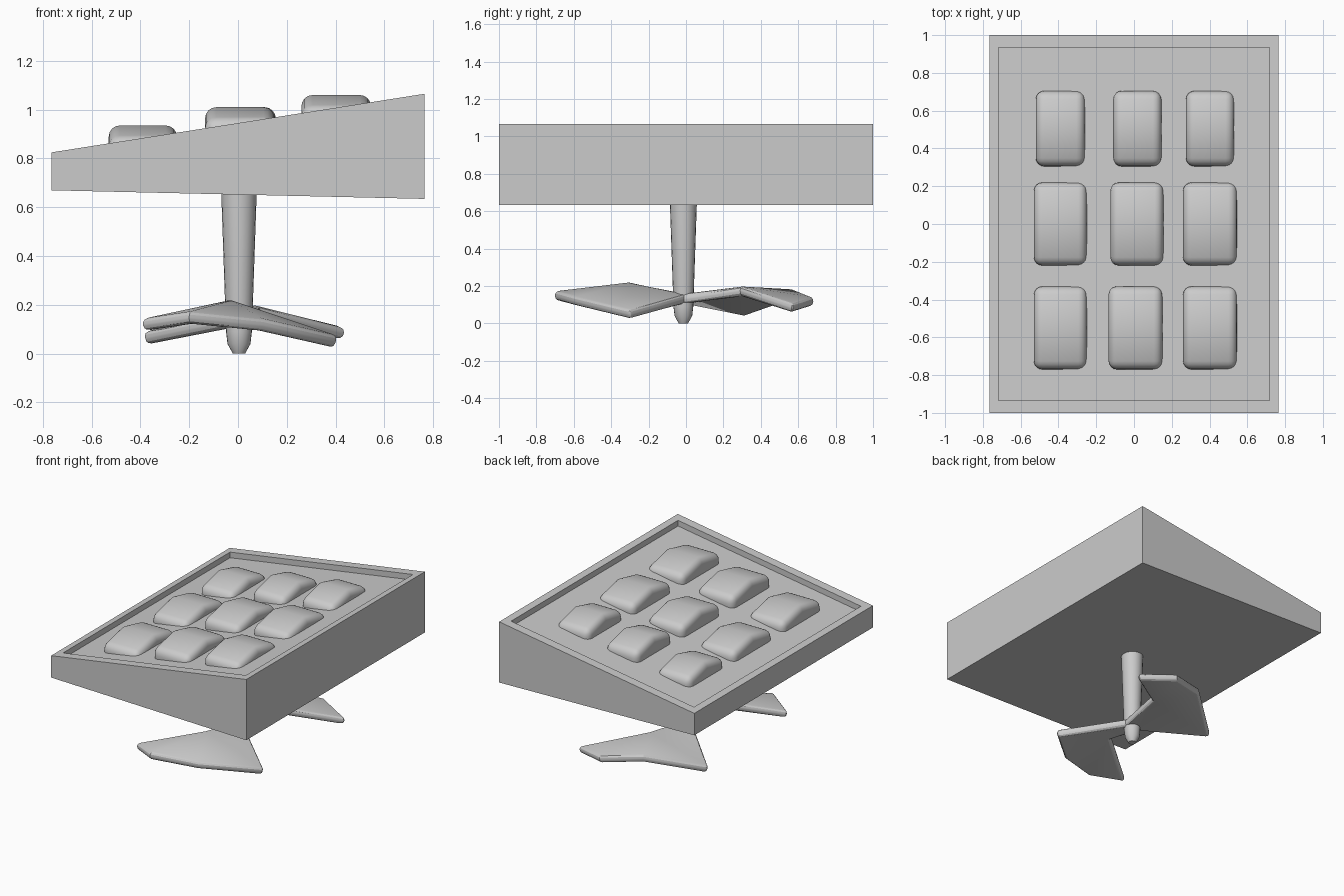
import bpy, bmesh, math

if "Cube" in bpy.data.objects:
    bpy.data.objects.remove(bpy.data.objects["Cube"])


def make_object(name, verts, faces, smooth=None):
    mesh = bpy.data.meshes.new(name)
    bm = bmesh.new()
    vs = [bm.verts.new(v) for v in verts]
    for f in faces:
        bm.faces.new([vs[i] for i in f])
    bmesh.ops.recalc_face_normals(bm, faces=bm.faces[:])
    bm.to_mesh(mesh)
    bm.free()
    ob = bpy.data.objects.new(name, mesh)
    bpy.context.collection.objects.link(ob)
    return ob


def skin_rings(name, rings):
    """Closed skin over a stack of equal-length rings, capped at both ends."""
    n = len(rings[0])
    verts = [v for r in rings for v in r]
    faces = [list(range(n)), list(range(len(verts) - n, len(verts)))]
    for k in range(len(rings) - 1):
        for i in range(n):
            j = (i + 1) % n
            faces.append([k * n + i, k * n + j, (k + 1) * n + j, (k + 1) * n + i])
    return make_object(name, verts, faces)


def apply_smooth(ob, angle):
    bpy.ops.object.select_all(action='DESELECT')
    ob.select_set(True)
    bpy.context.view_layer.objects.active = ob
    for m in list(ob.modifiers):
        bpy.ops.object.modifier_apply(modifier=m.name)
    bpy.ops.object.shade_smooth_by_angle(angle=math.radians(angle))


def add_bevel(ob, width, angle, segments=3):
    b = ob.modifiers.new("round", 'BEVEL')
    b.width, b.segments = width, segments
    b.limit_method, b.angle_limit = 'ANGLE', math.radians(angle)


# Wedge-shaped case with a shallow recess in its sloping top
def top_z(x):
    return 0.945 + 0.157 * x


def case_ring(x, y, zf):
    return [(sx * x, sy * y, zf(sx * x)) for sx, sy in ((-1, -1), (1, -1), (1, 1), (-1, 1))]


skin_rings("case", [
    case_ring(0.765, 1.0, lambda x: 0.652 - 0.023 * x),
    case_ring(0.765, 1.0, top_z),
    case_ring(0.717, 0.935, top_z),
    case_ring(0.717, 0.935, lambda x: top_z(x) - 0.04),
])

# Nine pillow keys, each ridged across the middle
rows = [  # y low, y high, x ranges of the three keys
    (0.305, 0.705, [(-0.52, -0.26), (-0.11, 0.145), (0.275, 0.53)]),
    (-0.22, 0.22, [(-0.53, -0.25), (-0.125, 0.155), (0.26, 0.545)]),
    (-0.77, -0.33, [(-0.53, -0.25), (-0.135, 0.15), (0.26, 0.545)]),
]
tops = [0.935, 1.01, 1.06]
for r, (y0, y1, spans) in enumerate(rows):
    for c, (x0, x1) in enumerate(spans):
        z, base, ym = tops[c], tops[c] - 0.17, (y0 + y1) / 2
        rings = [[(x, y0, base), (x, y1, base), (x, y1, z - 0.05),
                  (x, ym, z), (x, y0, z - 0.05)] for x in (x0, x1)]
        key = skin_rings(f"key_{r + 1}_{c + 1}", rings)
        add_bevel(key, 0.045, 40, 4)
        apply_smooth(key, 35)

# Tapered shaft
rings = []
for rad, z in ((0.025, 0.0), (0.047, 0.04), (0.053, 0.09), (0.072, 0.64), (0.072, 0.67)):
    rings.append([(0.004 + rad * math.cos(a), -0.014 + rad * math.sin(a), z)
                  for a in (2 * math.pi * i / 20 for i in range(20))])
apply_smooth(skin_rings("shaft", rings), 30)

# Two-bladed twisted rotor; each blade fans out from its raised shoulder
blade_a = [(-0.05, -0.30, 0.20), (-0.40, -0.57, 0.115), (-0.20, -0.70, 0.145),
           (0.10, -0.59, 0.115), (0.41, -0.30, 0.045)]
blade_b = [(0.09, 0.29, 0.175), (0.445, 0.57, 0.08), (0.20, 0.68, 0.115),
           (-0.07, 0.58, 0.155), (-0.39, 0.31, 0.06)]
hub = [(0.065, -0.01, 0.13), (-0.055, -0.01, 0.13)]
faces = []
for o, h in ((0, (10, 11)), (5, (11, 10))):
    loop = [o + 1, o + 2, o + 3, o + 4, h[0], h[1]]
    faces += [(o, p, q) for p, q in zip(loop, loop[1:])]
rotor = make_object("rotor", blade_a + blade_b + hub, faces)
sol = rotor.modifiers.new("thickness", 'SOLIDIFY')
sol.thickness, sol.offset = 0.052, 0
add_bevel(rotor, 0.022, 65)
apply_smooth(rotor, 25)
